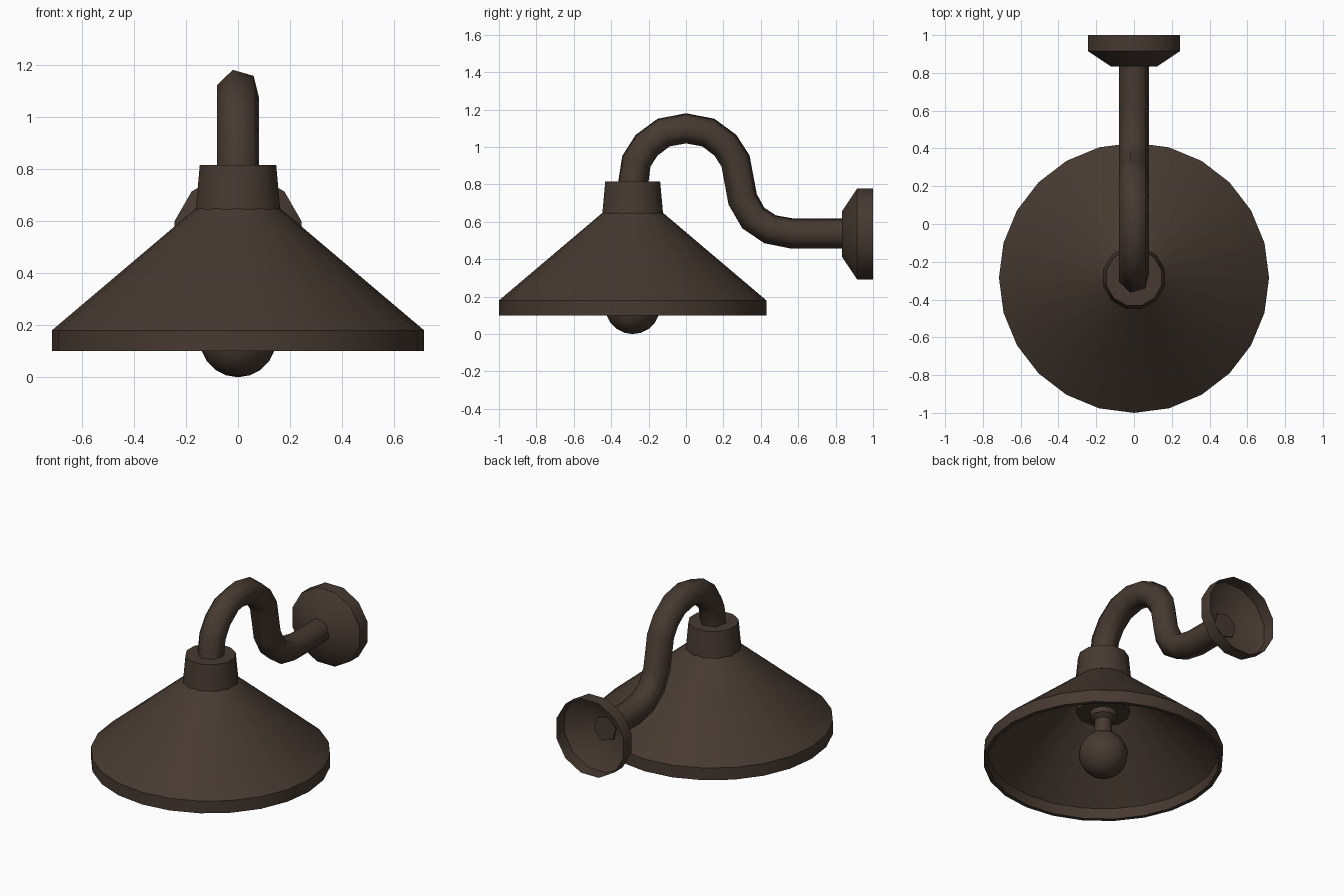
import bpy, bmesh, math
from mathutils import Vector, Matrix

if "Cube" in bpy.data.objects:
    bpy.data.objects.remove(bpy.data.objects["Cube"])

bronze = bpy.data.materials.new("dark_bronze")
bronze.diffuse_color = (0.062, 0.042, 0.031, 1)
bronze.use_nodes = True
bronze.node_tree.nodes["Principled BSDF"].inputs["Base Color"].default_value = bronze.diffuse_color
SHADE_Y = -0.285


def finish(name, bm, angle):
    bmesh.ops.recalc_face_normals(bm, faces=bm.faces)
    me = bpy.data.meshes.new(name)
    bm.to_mesh(me)
    bm.free()
    for p in me.polygons:
        p.use_smooth = True
    me.set_sharp_from_angle(angle=math.radians(angle))
    me.materials.append(bronze)
    ob = bpy.data.objects.new(name, me)
    bpy.context.collection.objects.link(ob)
    return ob


def bridge(bm, a, b):
    n = len(a)
    for i in range(n):
        bm.faces.new((a[i], a[(i + 1) % n], b[(i + 1) % n], b[i]))


def lathe(name, profile, sides, offset=0, matrix=None, cap_start=False,
          cap_end=False, closed=False, angle=35):
    """Revolve (radius, height) points around the local z axis."""
    bm = bmesh.new()
    rings = []
    for r, h in profile:
        ring = []
        for i in range(sides):
            a = math.radians(offset) + math.tau * i / sides
            ring.append(bm.verts.new((r * math.cos(a), r * math.sin(a), h)))
        rings.append(ring)
    for a, b in zip(rings, rings[1:]):
        bridge(bm, a, b)
    if closed:
        bridge(bm, rings[-1], rings[0])
    if cap_start:
        bm.faces.new(rings[0])
    if cap_end:
        bm.faces.new(rings[-1])
    bm.transform(matrix or Matrix.Translation((0, SHADE_Y, 0)))
    return finish(name, bm, angle)


# conical shade with a thin wall and a straight rim
lathe("shade", [(0.715, 0.10), (0.715, 0.18), (0.16, 0.65),
                (0.14, 0.64), (0.69, 0.17), (0.69, 0.10)], 24, closed=True)

# collar on top of the shade
lathe("collar", [(0.168, 0.645), (0.152, 0.815)], 12, 15,
      cap_start=True, cap_end=True)

# lamp holder inside the shade, and its stepped socket
lathe("lamp_holder", [(0.16, 0.43), (0.16, 0.645)], 12, 15, cap_start=True)
lathe("socket", [(0.052, 0.27), (0.052, 0.375), (0.083, 0.395), (0.083, 0.435)], 12, 15,
      cap_start=True, cap_end=True)

# round bulb
bm = bmesh.new()
bmesh.ops.create_uvsphere(bm, u_segments=16, v_segments=10, radius=0.147)
bm.transform(Matrix.Translation((0, SHADE_Y, 0.147)))
finish("bulb", bm, 60)

# wall cup, open at the back
to_wall = Matrix.Translation((0, 0, 0.535)) @ Matrix.Rotation(-math.pi / 2, 4, 'X')
lathe("wall_mount", [(0.128, 0.835), (0.252, 0.915), (0.252, 1.0)], 12, 15,
      matrix=to_wall, cap_start=True)

# swan-neck arm: six-sided tube swept along a path in the y-z plane
path = [(-0.285, 0.79), (-0.265, 0.925), (-0.21, 1.01), (-0.12, 1.077), (0, 1.10),
        (0.12, 1.077), (0.21, 1.01), (0.265, 0.925), (0.303, 0.72), (0.36, 0.62),
        (0.45, 0.56), (0.57, 0.537), (0.845, 0.537)]
pts = [Vector(p) for p in path]
bm = bmesh.new()
rings = []
for i, p in enumerate(pts):
    d_in = (p - pts[max(i - 1, 0)]).normalized()
    d_out = (pts[min(i + 1, len(pts) - 1)] - p).normalized()
    t = (d_in + d_out).normalized()
    if i == 0:
        t = Vector((0.1, 1)).normalized()
    n = Vector((-t.y, t.x))
    ring = []
    for k in range(6):
        a = math.radians(104 + 60 * k)
        x, s = 0.083 * math.cos(a), 0.083 * math.sin(a)
        ring.append(bm.verts.new((x, p.x + n.x * s, p.y + n.y * s)))
    rings.append(ring)
for a, b in zip(rings, rings[1:]):
    bridge(bm, a, b)
bm.faces.new(rings[0])
bm.faces.new(rings[-1])
finish("swan_neck_arm", bm, 75)
